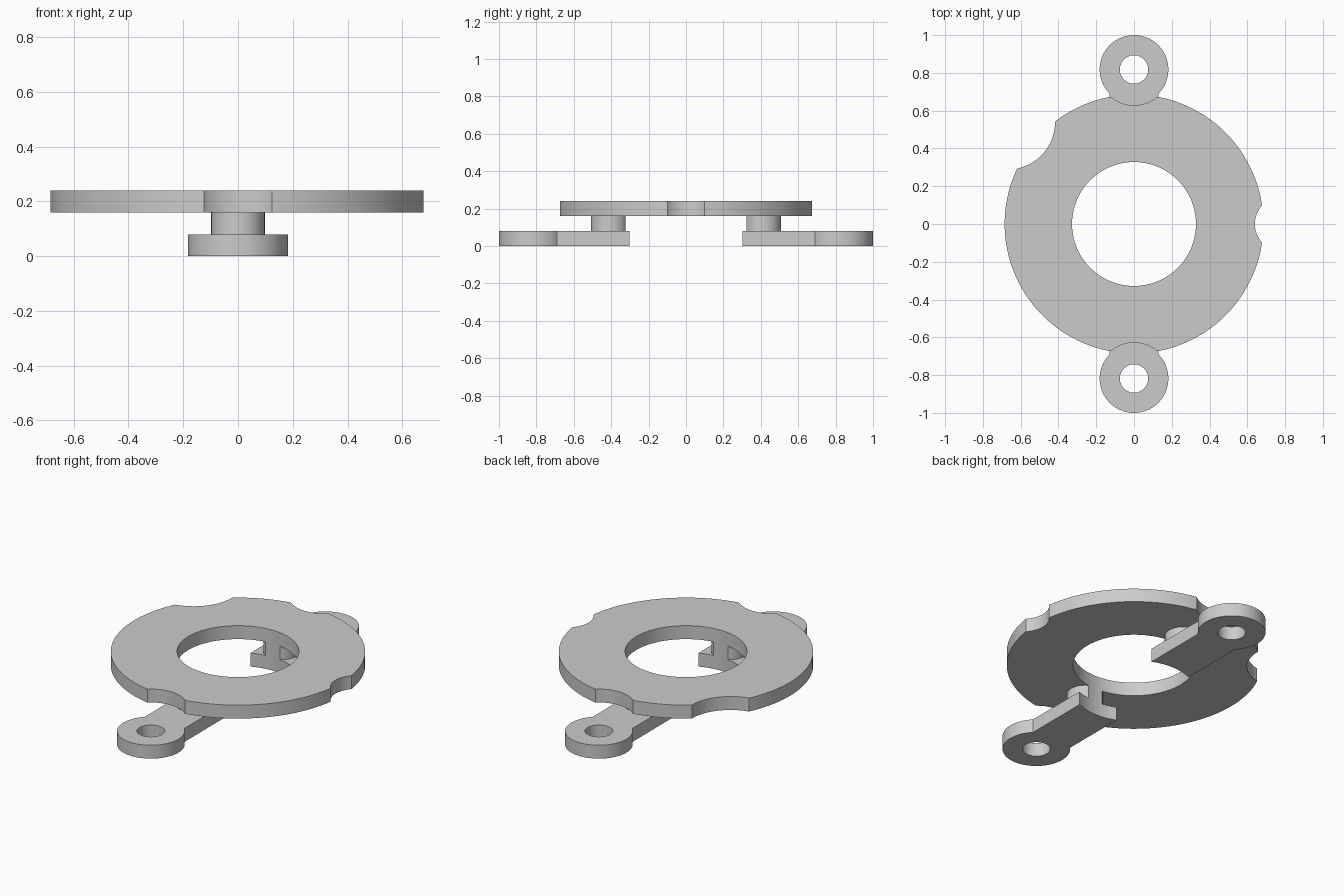
import bpy, bmesh
from math import sin, cos, asin, pi, tau, sqrt, radians

cube = bpy.data.objects.get("Cube")
if cube:
    bpy.data.objects.remove(cube, do_unlink=True)

T = 0.08                       # thickness of every layer
RING_R, BORE_R = 0.685, 0.328
LUG_Y, LUG_R, LUG_HOLE = 0.818, 0.182, 0.075
ARM_HALF = 0.13

gray = bpy.data.materials.new("light gray")
gray.use_nodes = True
gray.diffuse_color = (0.6, 0.6, 0.6, 1)
gray.node_tree.nodes["Principled BSDF"].inputs["Base Color"].default_value = (0.6, 0.6, 0.6, 1)


def arc(cx, cy, r, a0, a1, n):
    """Points along an arc, both ends included."""
    return [(cx + r * cos(a0 + (a1 - a0) * i / n),
             cy + r * sin(a0 + (a1 - a0) * i / n)) for i in range(n + 1)]


def circle(cx, cy, r, n=96):
    return arc(cx, cy, r, 0, tau, n)[:-1]


def prism(name, outline, z0, z1):
    """Extrude a flat outline between two heights."""
    bm = bmesh.new()
    base = bm.faces.new([bm.verts.new((x, y, z0)) for x, y in outline])
    top = bmesh.ops.extrude_face_region(bm, geom=[base], use_keep_orig=True)["geom"]
    for v in top:
        if isinstance(v, bmesh.types.BMVert):
            v.co.z = z1
    bmesh.ops.recalc_face_normals(bm, faces=bm.faces)
    mesh = bpy.data.meshes.new(name)
    bm.to_mesh(mesh)
    bm.free()
    mesh.materials.append(gray)
    obj = bpy.data.objects.new(name, mesh)
    bpy.context.collection.objects.link(obj)
    return obj


def cut(obj, holes):
    """Subtract vertical cylinders given as (x, y, radius), then shade."""
    cutters = []
    for x, y, r in holes:
        cutter = prism("cutter", circle(x, y, r), -1, 1)
        cutter.hide_render = True
        mod = obj.modifiers.new("cut", "BOOLEAN")
        mod.operation, mod.solver, mod.object = "DIFFERENCE", "EXACT", cutter
        cutters.append(cutter)
    bpy.context.view_layer.update()
    deps = bpy.context.evaluated_depsgraph_get()
    mesh = bpy.data.meshes.new_from_object(obj.evaluated_get(deps))
    obj.modifiers.clear()
    obj.data = mesh
    for cutter in cutters:
        bpy.data.objects.remove(cutter, do_unlink=True)
    mesh.shade_smooth()
    mesh.set_sharp_from_angle(angle=radians(30))


# Upper ring with its bore, two lug clearances and two side notches
ring = prism("ring_plate", circle(0, 0, RING_R, 128), 2 * T, 3 * T)
cut(ring, [(0, 0, BORE_R),
           (0, LUG_Y, 0.19), (0, -LUG_Y, 0.19),
           (0.785, 0, 0.145),
           (-0.67, 0.54, 0.252)])

# Mounting arms and spacer posts, front and back
for side, s in (("front", -1), ("back", 1)):
    a = asin(ARM_HALF / LUG_R)
    b = asin(ARM_HALF / BORE_R)
    outline = arc(0, LUG_Y, LUG_R, a - pi / 2, 3 * pi / 2 - a, 64)
    outline += arc(0, 0, BORE_R, pi / 2 + b, pi / 2 - b, 16)
    arm = prism(side + "_arm", [(x, s * y) for x, y in outline], 0, T)
    cut(arm, [(0, s * LUG_Y, LUG_HOLE)])

    # Post trimmed flush with the bore
    post = prism(side + "_post", circle(0, s * 0.41, 0.098, 64), T, 2 * T)
    cut(post, [(0, 0, BORE_R)])
